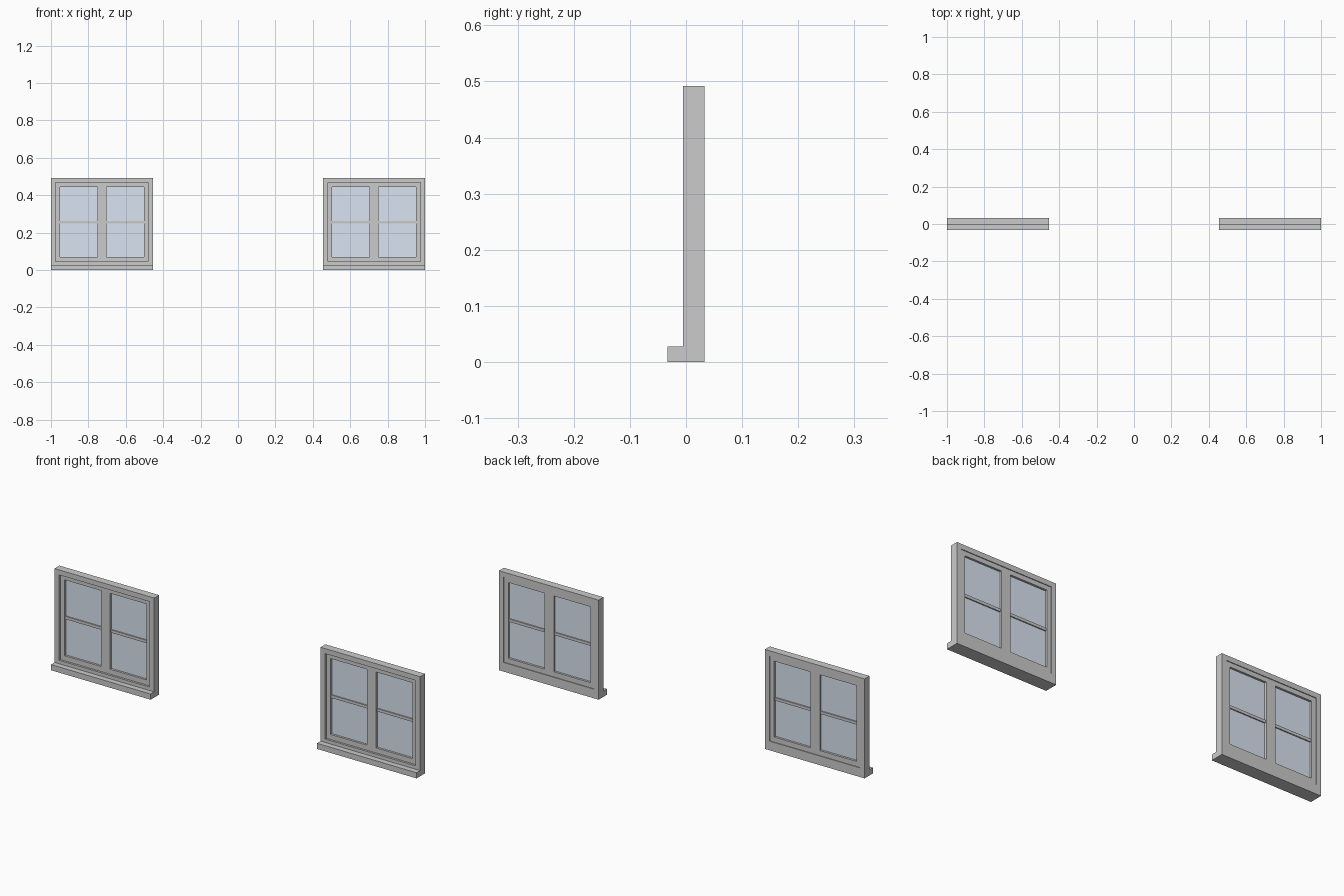
import bpy, bmesh

if "Cube" in bpy.data.objects:
    bpy.data.objects.remove(bpy.data.objects["Cube"])


def lattice(name, xs, zs, holes, y0, y1, mat=None):
    """Flat panel on an x/z grid with open cells, extruded from y0 to y1."""
    bm = bmesh.new()
    grid = [[bm.verts.new((x, y0, z)) for z in zs] for x in xs]
    for i in range(len(xs) - 1):
        for j in range(len(zs) - 1):
            if (i, j) not in holes:
                bm.faces.new((grid[i][j], grid[i + 1][j],
                              grid[i + 1][j + 1], grid[i][j + 1]))
    ext = bmesh.ops.extrude_face_region(bm, geom=bm.faces[:], use_keep_orig=True)
    moved = [g for g in ext["geom"] if isinstance(g, bmesh.types.BMVert)]
    bmesh.ops.translate(bm, verts=moved, vec=(0, y1 - y0, 0))
    bmesh.ops.recalc_face_normals(bm, faces=bm.faces[:])
    me = bpy.data.meshes.new(name)
    bm.to_mesh(me)
    bm.free()
    if mat:
        me.materials.append(mat)
    ob = bpy.data.objects.new(name, me)
    bpy.context.collection.objects.link(ob)
    return ob


glass_mat = bpy.data.materials.new("glass")
glass_mat.diffuse_color = (0.7, 0.78, 0.88, 0.4)
glass_mat.use_nodes = True
glass_mat.node_tree.nodes["Principled BSDF"].inputs["Base Color"].default_value = glass_mat.diffuse_color

HALF, TOP = 0.2725, 0.492            # window half width and height
RIM, PANE, MUL = 0.025, 0.048, 0.025  # frame width, pane inset, half mullion
Z0, Z1, MID = 0.07, 0.445, 0.256      # pane bottom, top and glazing bar height

for side, cx in (("left", -1 + HALF), ("right", 1 - HALF)):
    def at(*xs):
        return [cx + x for x in xs]

    # outer frame
    lattice(side + "_outer_frame",
            at(-HALF, -HALF + RIM, HALF - RIM, HALF),
            [0, 0.045, TOP - RIM, TOP], {(1, 1)}, -0.005, 0.033)
    # projecting sill
    lattice(side + "_sill", at(-HALF, HALF), [0, 0.028], set(), -0.033, -0.005)
    # recessed sash with central mullion
    lattice(side + "_sash",
            at(-HALF + RIM, -HALF + PANE, -MUL, MUL, HALF - PANE, HALF - RIM),
            [0.045, Z0, Z1, TOP - RIM], {(1, 1), (3, 1)}, 0.005, 0.029)
    # glazing bars and glass
    for n, (a, b) in enumerate(((-HALF + PANE, -MUL), (MUL, HALF - PANE)), 1):
        lattice(f"{side}_glazing_bar_{n}", at(a, b), [MID - 0.007, MID + 0.007],
                set(), 0.010, 0.024)
        lattice(f"{side}_glass_{n}", at(a, b), [Z0, Z1], set(),
                0.0155, 0.0185, glass_mat)
